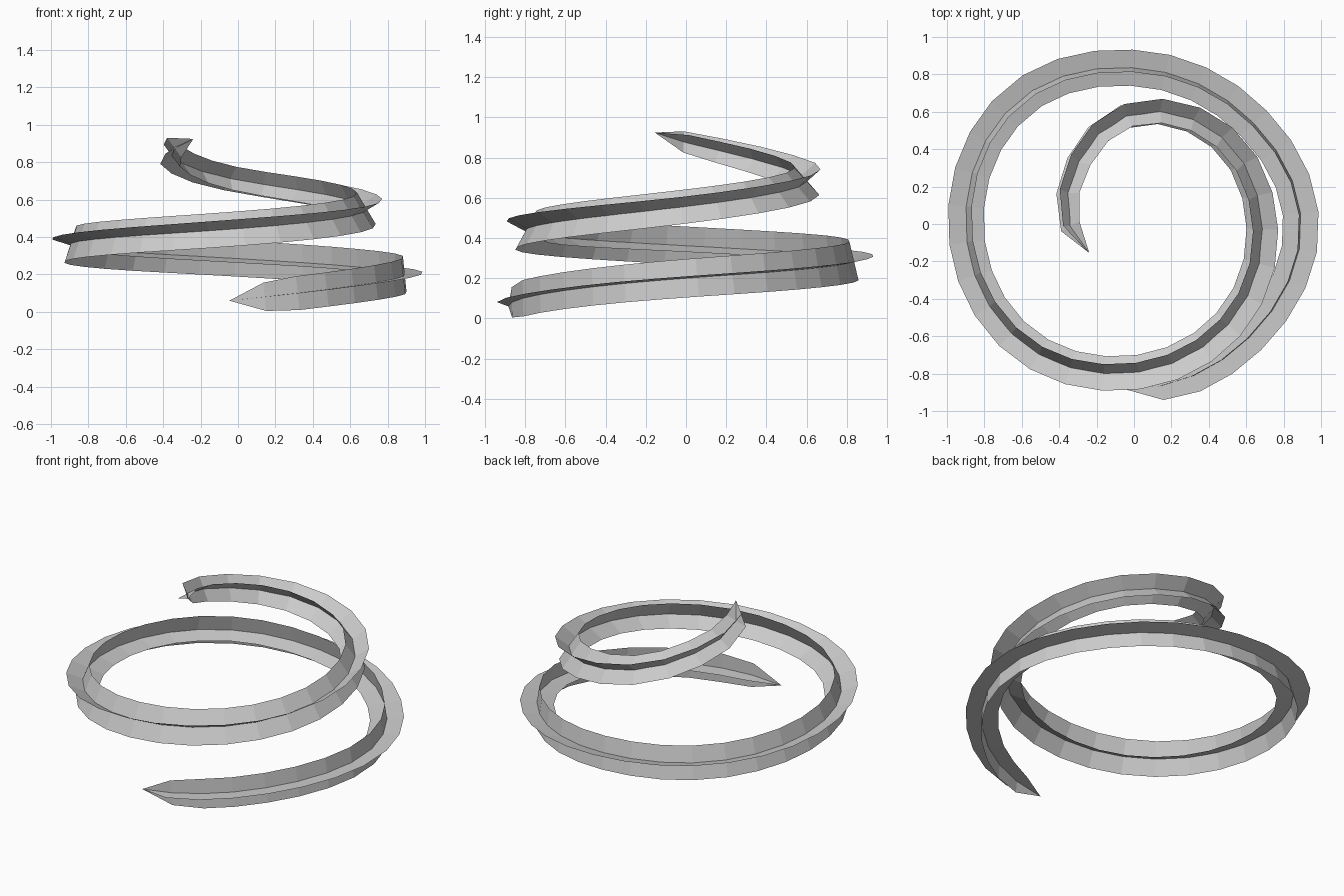
import bpy, bmesh, math
from mathutils import Vector

if "Cube" in bpy.data.objects:
    bpy.data.objects.remove(bpy.data.objects["Cube"])

# Spiral stations: angle, radius, height, blade tilt, blade half width
STATIONS = [
    (-93, .885, .060, 0, .090), (-45, .865, .138, 3, .092), (0, .895, .200, 6, .096),
    (45, .832, .245, 9, .098), (90, .835, .285, 13, .099), (135, .905, .323, 15, .100),
    (180, .900, .362, 18, .100), (225, .875, .402, 24, .102), (270, .795, .445, 29, .105),
    (315, .735, .497, 30, .102), (360, .685, .557, 31, .098), (405, .660, .628, 37, .095),
    (450, .590, .705, 44, .090), (495, .435, .800, 50, .082), (540, .345, .875, 57, .066),
    (573, .285, .925, 62, .045)]
STEP = 0.187


def sample(s):
    """Smooth interpolation of the stations, s in 0..len-1."""
    n = len(STATIONS)
    i = min(int(s), n - 2)
    t = s - i
    a, b, c, d = (STATIONS[max(0, min(n - 1, k))] for k in (i - 1, i, i + 1, i + 2))
    return [0.5 * (2 * q + (r - p) * t + (2 * p - 5 * q + 4 * r - u) * t * t
                   + (3 * q - p - 3 * r + u) * t ** 3) for p, q, r, u in zip(a, b, c, d)]


def point(v):
    a = math.radians(v[0])
    return Vector((v[1] * math.cos(a), v[1] * math.sin(a), v[2]))


# Resample the path at equal lengths
fine = [sample(k / 100) for k in range((len(STATIONS) - 1) * 100 + 1)]
lengths = [0.0]
for p, q in zip(fine, fine[1:]):
    lengths.append(lengths[-1] + (point(q) - point(p)).length)
count = round(lengths[-1] / STEP)
rings, k = [], 0
for i in range(count + 1):
    while k < len(fine) - 1 and lengths[k] < lengths[-1] * i / count - 1e-6:
        k += 1
    rings.append(fine[k])
centres = [point(v) for v in rings]


def ribbon(name, turn):
    """Flat twisted ribbon along the path, pointed at both ends."""
    bm = bmesh.new()
    rows = []
    for i, (v, c) in enumerate(zip(rings, centres)):
        if i in (0, count):
            rows.append([bm.verts.new(c)])
            continue
        tangent = (centres[i + 1] - centres[i - 1]).normalized()
        out = tangent.cross(Vector((0, 0, 1))).normalized()
        up = out.cross(tangent)
        w = v[4] * (0.84 if i == 1 else 1)
        a = math.radians(v[3] + turn)
        side = (out * math.cos(a) + up * math.sin(a)) * w
        rows.append([bm.verts.new(c + side), bm.verts.new(c - side)])
    for a, b in zip(rows, rows[1:]):
        bm.faces.new(a + b[::-1])
    mesh = bpy.data.meshes.new(name)
    bm.to_mesh(mesh)
    bm.free()
    obj = bpy.data.objects.new(name, mesh)
    bpy.context.collection.objects.link(obj)


# Two crossed blades make the spiral
ribbon("spiral_blade_flat", 0)
ribbon("spiral_blade_upright", 90)
